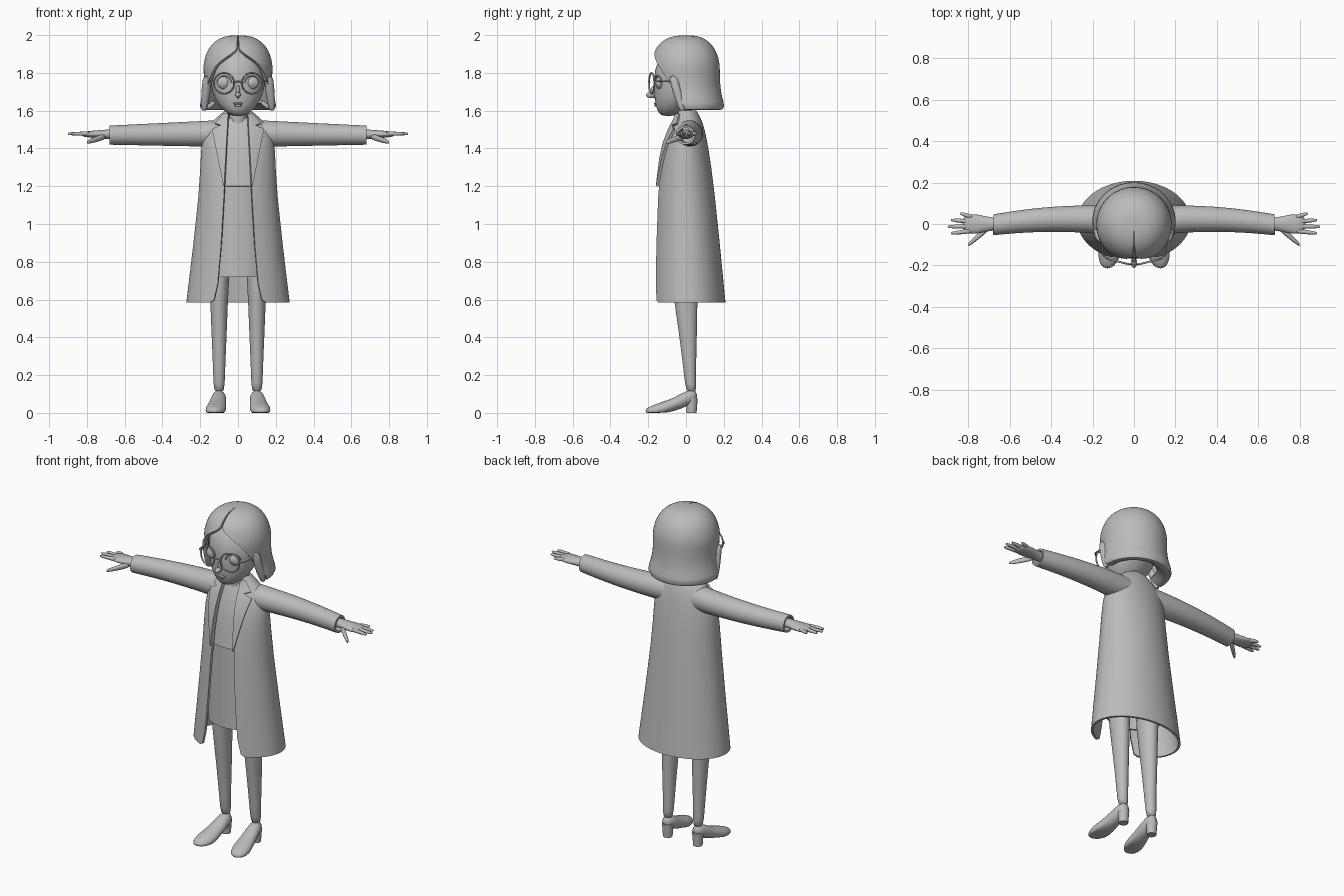
import bpy
import bmesh
from math import sin, cos, pi, radians, sqrt, asin, degrees
from mathutils import Vector

default_cube = bpy.data.objects.get("Cube")
if default_cube:
    bpy.data.objects.remove(default_cube)

GREY = (.5, .5, .5, 1)
material = bpy.data.materials.new("plain_grey")
material.use_nodes = True
material.diffuse_color = GREY
material.node_tree.nodes["Principled BSDF"].inputs["Base Color"].default_value = GREY

RIGHT, BACK, UP = Vector((1, 0, 0)), Vector((0, 1, 0)), Vector((0, 0, 1))
PLANES = {"x": (BACK, UP), "y": (RIGHT, UP), "z": (RIGHT, BACK)}
RING_POINTS = 32


def finish(obj, name, subdivide=False, thickness=0, offset=-1):
    """Name, colour, thicken and smooth an object."""
    obj.name = name
    obj.data.materials.clear()
    obj.data.materials.append(material)
    if subdivide:
        obj.modifiers.new("rounding", "SUBSURF").levels = 1
    if thickness:
        solidify = obj.modifiers.new("thickness", "SOLIDIFY")
        solidify.thickness, solidify.offset = thickness, offset
    bpy.ops.object.select_all(action="DESELECT")
    obj.select_set(True)
    bpy.context.view_layer.objects.active = obj
    bpy.ops.object.convert(target="MESH")
    bpy.ops.object.shade_smooth_by_angle(angle=radians(45))


def add_object(name, data):
    obj = bpy.data.objects.new(name, data)
    bpy.context.collection.objects.link(obj)
    return obj


def mesh_from_rows(name, rows, closed, capped, **options):
    """Skin a grid of points, row by row."""
    bm = bmesh.new()
    grid = [[bm.verts.new(point) for point in row] for row in rows]
    for lower, upper in zip(grid, grid[1:]):
        count = len(lower)
        for k in range(count if closed else count - 1):
            j = (k + 1) % count
            bm.faces.new((lower[k], lower[j], upper[j], upper[k]))
    if capped:
        bm.faces.new(grid[0])
        bm.faces.new(grid[-1])
    bmesh.ops.remove_doubles(bm, verts=bm.verts, dist=.0005)
    bmesh.ops.recalc_face_normals(bm, faces=bm.faces)
    mesh = bpy.data.meshes.new(name)
    bm.to_mesh(mesh)
    bm.free()
    finish(add_object(name, mesh), name, **options)


def loft(name, axis, sections, shell=0, gaps=None):
    """Join ellipses (x, y, z, radius, radius); gaps are half angles left open at the front."""
    u, v = PLANES[axis]
    rows = []
    for i, (x, y, z, a, b) in enumerate(sections):
        start = radians(gaps[i]) if gaps else 0
        steps = RING_POINTS - 1 if gaps else RING_POINTS
        row = []
        for k in range(RING_POINTS):
            t = start + 2 * (pi - start) * k / steps
            point = Vector((x, y, z)) + u * a * sin(t) - v * b * cos(t)
            point.z = max(point.z, 0)
            row.append(point)
        rows.append(row)
    mesh_from_rows(name, rows, closed=not gaps, capped=not shell, subdivide=True, thickness=shell)


def taper(name, axis, start, end, radius):
    """A rounded shape that narrows from start to end."""
    start, end = Vector(start), Vector(end)
    sections = []
    for t in (0, .3, .7, .95, 1):
        r = radius * sqrt(1 - .8 * t ** 4)
        sections.append((*start.lerp(end, t), r, r))
    loft(name, axis, sections)


def upright(profile):
    """Turn (height, half width, front, back) into ellipses."""
    return [(0, (f + b) / 2, z, w, (b - f) / 2) for z, w, f, b in profile]


def ball(name, location, scale):
    bpy.ops.mesh.primitive_uv_sphere_add(segments=24, ring_count=14, location=location)
    bpy.context.object.scale = scale
    finish(bpy.context.object, name)


def wire(name, points):
    curve = bpy.data.curves.new(name, "CURVE")
    curve.dimensions = "3D"
    curve.bevel_depth, curve.bevel_resolution = .004, 2
    curve.use_fill_caps = True
    spline = curve.splines.new("POLY")
    spline.points.add(len(points) - 1)
    for spline_point, position in zip(spline.points, points):
        spline_point.co = (*position, 1)
    finish(add_object(name, curve), name)


def between(profile, z):
    """Interpolate a profile at a height."""
    for low, high in zip(profile, profile[1:]):
        if low[0] <= z <= high[0]:
            break
    k = (z - low[0]) / (high[0] - low[0])
    return [p + (q - p) * k for p, q in zip(low, high)]


# Open coat
COAT = [(.585, .275, -.18, .21), (1.2, .2, -.16, .15), (1.4, .2, -.13, .12),
        (1.5, .18, -.09, .1), (1.56, .12, -.06, .08), (1.6, .07, -.055, .055)]


def opening(z):
    """Half width of the coat opening."""
    return .05 + .055 * (COAT[-1][0] - z)


loft("coat", "z", upright(COAT), shell=.012,
     gaps=[degrees(asin(opening(z) / width)) for z, width, *_ in COAT])


def coat_front(x, z):
    _, width, front, back = between(COAT, z)
    return (front + back) / 2 - (back - front) / 2 * sqrt(max(0, 1 - (x / width) ** 2))


# Notched lapels lying on the coat
LAPEL = [(1.2, .075), (1.5, .135), (1.52, .09), (1.53, .12), (1.6, .06)]
lapel_heights = [a[0] + (b[0] - a[0]) * k / 4 for a, b in zip(LAPEL, LAPEL[1:]) for k in range(4)]
for side, label in ((1, "left"), (-1, "right")):
    rows = []
    for z in lapel_heights:
        inner, outer = opening(z), between(LAPEL, z)[1]
        across = [inner + (outer - inner) * k / 4 for k in range(5)]
        rows.append([(side * x, coat_front(x, z) - .004, z) for x in across])
    mesh_from_rows(label + "_lapel", rows, closed=False, capped=False, thickness=.014, offset=0)

# Shirt follows the coat inside, skirt hangs below it
INSET = .02
loft("shirt", "z", upright([(z, w - INSET, f + INSET, b - INSET) for z, w, f, b in COAT[1:-1]]),
     shell=.01)
loft("skirt", "z", upright([(.72, .17, -.14, .13), (1.22, .16, -.13, .12)]), shell=.01)

# Neck and head
taper("neck", "z", (0, 0, 1.45), (0, -.02, 1.7), .047)
HEAD = [(1.57, .03, -.13, -.06), (1.6, .08, -.155, 0), (1.66, .125, -.168, .07),
        (1.75, .15, -.17, .13), (1.87, .145, -.165, .14), (1.95, .05, -.06, .05)]
loft("head", "z", upright(HEAD))
ball("nose_tip", (0, -.187, 1.683), (.015, .026, .015))
ball("nose_bridge", (0, -.167, 1.7), (.011, .02, .035))
ball("upper_lip", (0, -.16, 1.638), (.028, .009, .006))
ball("lower_lip", (0, -.158, 1.628), (.02, .01, .007))

# Bobbed hair: a dome above flicked ends, parted at the front
HAIR = [(1.64, .12, -.1, .12), (1.59, .18, -.16, .18), (1.62, .21, -.18, .21),
        (1.67, .19, -.18, .19), (1.74, .18, -.18, .18)]
for k in range(9):
    t = pi / 2 * k / 8
    spread = max(0, cos(t)) ** .75
    HAIR.append((1.82 + .18 * sin(t), .185 * spread, -.19 * spread, .18 * spread))
hair_gaps = [2 + 84 * sqrt(max(0, 1.9 - z) / .3) for z, *_ in HAIR]
loft("hair", "z", upright(HAIR), shell=.02, gaps=hair_gaps)

# Glasses bridge
wire("glasses_bridge", [(x, -.197 + abs(x) / 4, 1.755 - abs(x) / 4) for x in (-.02, 0, .02)])

for side, label in ((1, "left_"), (-1, "right_")):
    # Eyes and eyelids
    ball(label + "eye", (side * .073, -.14, 1.748), (.036, .02, .034))
    ball(label + "iris", (side * .071, -.153, 1.748), (.02, .01, .022))
    arc = [pi * k / 10 for k in range(11)]
    wire(label + "eyelid", [(side * (.073 + .037 * cos(t)), -.15 + .016 * cos(t),
                             1.748 + .036 * sin(t)) for t in arc])

    # Glasses
    bpy.ops.mesh.primitive_torus_add(major_radius=.055, minor_radius=.0045, minor_segments=8,
                                     location=(side * .074, -.182, 1.745),
                                     rotation=(pi / 2, 0, side * radians(14)))
    finish(bpy.context.object, label + "glasses_rim")
    wire(label + "glasses_arm", [(side * .127, -.17, 1.755), (side * .15, -.15, 1.757),
                                 (side * .166, .01, 1.755)])

    # Front lock of hair
    taper(label + "hair_lock", "z", (side * .16, -.07, 1.79), (side * .18, -.02, 1.6), .025)

    # Sleeve, bowed forward towards the wrist
    sleeve = []
    for k in range(7):
        x = .08 + k / 10
        reach = .7 - x
        radius = .05 + .035 * reach
        sleeve.append((side * x, .025 - .2 * (x - .3) ** 2, 1.47 + .015 * reach, radius, radius))
    loft(label + "sleeve", "x", sleeve, shell=.012)

    # Hand with tapered fingers and thumb
    PALM = [(.62, .03, .03), (.69, .03, .025), (.76, .048, .02), (.8, .048, .016), (.83, .03, .01)]
    loft(label + "hand", "x", [(side * x, 0, 1.475, a, b) for x, a, b in PALM])
    for k, finger in enumerate(("index", "middle", "ring", "little")):
        length = .9 - .015 * (k - 1) ** 2
        taper(label + finger + "_finger", "x", (side * .78, -.033 + .022 * k, 1.478),
              (side * length, -.045 + .032 * k, 1.478), .011)
    taper(label + "thumb", "x", (side * .7, -.015, 1.465), (side * .8, -.1, 1.433), .016)

    # Leg
    LEG = [(.1, .03, .03, .03), (.2, .02, .03, .03), (.45, .01, .042, .05),
           (.7, -.01, .05, .07), (.9, 0, .07, .08)]
    loft(label + "leg", "z", [(side * .1, y, z, a, b) for z, y, a, b in LEG])

    # Shoe, turned out at the toe, on a raised heel
    SHOE = [(.06, .09, .02, .025), (.02, .085, .04, .045), (-.07, .04, .045, .035),
            (-.13, .02, .058, .038), (-.19, .01, .045, .025), (-.215, .01, .015, .01)]
    loft(label + "shoe", "y", [(side * (.1 + .13 * max(0, -y)), y, z, a, b) for y, z, a, b in SHOE])
    bpy.ops.mesh.primitive_cone_add(vertices=RING_POINTS, radius1=.026, radius2=.032, depth=.08,
                                    location=(side * .1, .03, .04))
    finish(bpy.context.object, label + "heel")
